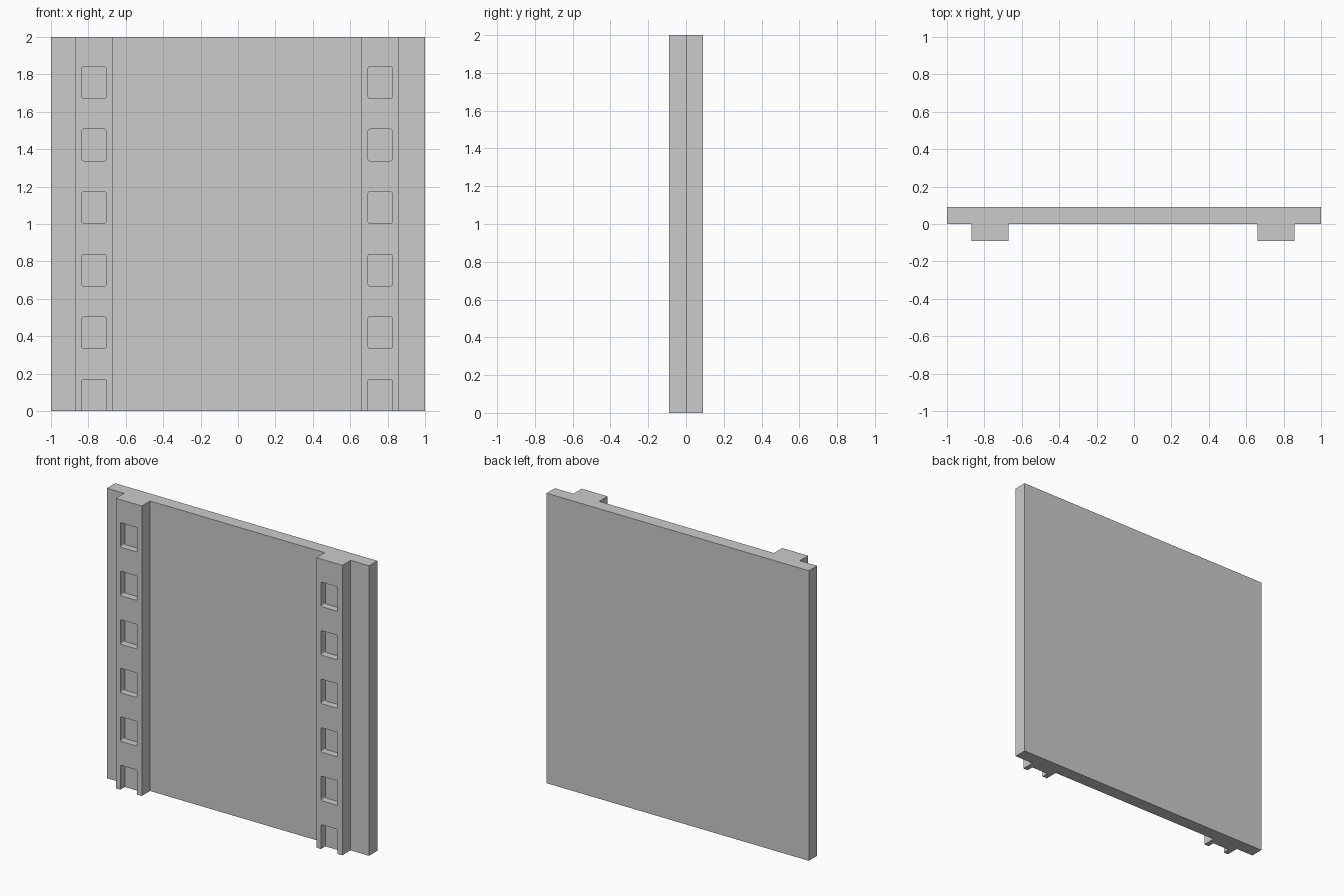
import bpy, bmesh
from math import sin, cos, pi

if "Cube" in bpy.data.objects:
    bpy.data.objects.remove(bpy.data.objects["Cube"])

THICK = 0.09
STRIPS = (-0.77, 0.76)     # strip centre lines
HALF = 0.099               # half strip width
POCKET_DEPTH = 0.048


def add_prism(bm, points, offset):
    """Extrude a closed outline along an offset vector."""
    face = bm.faces.new([bm.verts.new(p) for p in points])
    ext = bmesh.ops.extrude_face_region(bm, geom=[face])
    verts = [g for g in ext["geom"] if isinstance(g, bmesh.types.BMVert)]
    bmesh.ops.translate(bm, verts=verts, vec=offset)


def make_object(name, bm):
    bmesh.ops.recalc_face_normals(bm, faces=bm.faces)
    mesh = bpy.data.meshes.new(name)
    bm.to_mesh(mesh)
    bm.free()
    obj = bpy.data.objects.new(name, mesh)
    bpy.context.collection.objects.link(obj)
    return obj


def rounded_rect(cx, z0, z1, y, half=0.064, r=0.008, steps=3):
    corners = ((cx + half - r, z1 - r, 0), (cx - half + r, z1 - r, 1),
               (cx - half + r, z0 + r, 2), (cx + half - r, z0 + r, 3))
    return [(x + r * cos((q + i / steps) * pi / 2), y,
             z + r * sin((q + i / steps) * pi / 2))
            for x, z, q in corners for i in range(steps + 1)]


# Wall panel with two raised strips, as one plan profile
profile = [(-1, THICK), (-1, 0)]
for cx in STRIPS:
    profile += [(cx - HALF, 0), (cx - HALF, -THICK),
                (cx + HALF, -THICK), (cx + HALF, 0)]
profile += [(1, 0), (1, THICK)]
bm = bmesh.new()
add_prism(bm, [(x, y, 0) for x, y in profile], (0, 0, 2))
panel = make_object("wall_panel", bm)

# Rows of shallow pockets; the lowest ones are open at the floor
bm = bmesh.new()
for cx in STRIPS:
    for i in range(6):
        z0 = i * 0.3345
        bottom = z0 if i else -0.05
        add_prism(bm, rounded_rect(cx, bottom, z0 + 0.169, -THICK - 0.05),
                  (0, 0.05 + POCKET_DEPTH, 0))
cutter = make_object("pocket_cutter", bm)
cutter.hide_render = True
cutter.hide_viewport = False
cutter.display_type = 'WIRE'

cut = panel.modifiers.new("pockets", 'BOOLEAN')
cut.operation = 'DIFFERENCE'
cut.solver = 'EXACT'
cut.object = cutter

# Apply the cut and drop the helper
bpy.context.view_layer.objects.active = panel
panel.select_set(True)
bpy.ops.object.modifier_apply(modifier=cut.name)
bpy.data.objects.remove(cutter)
